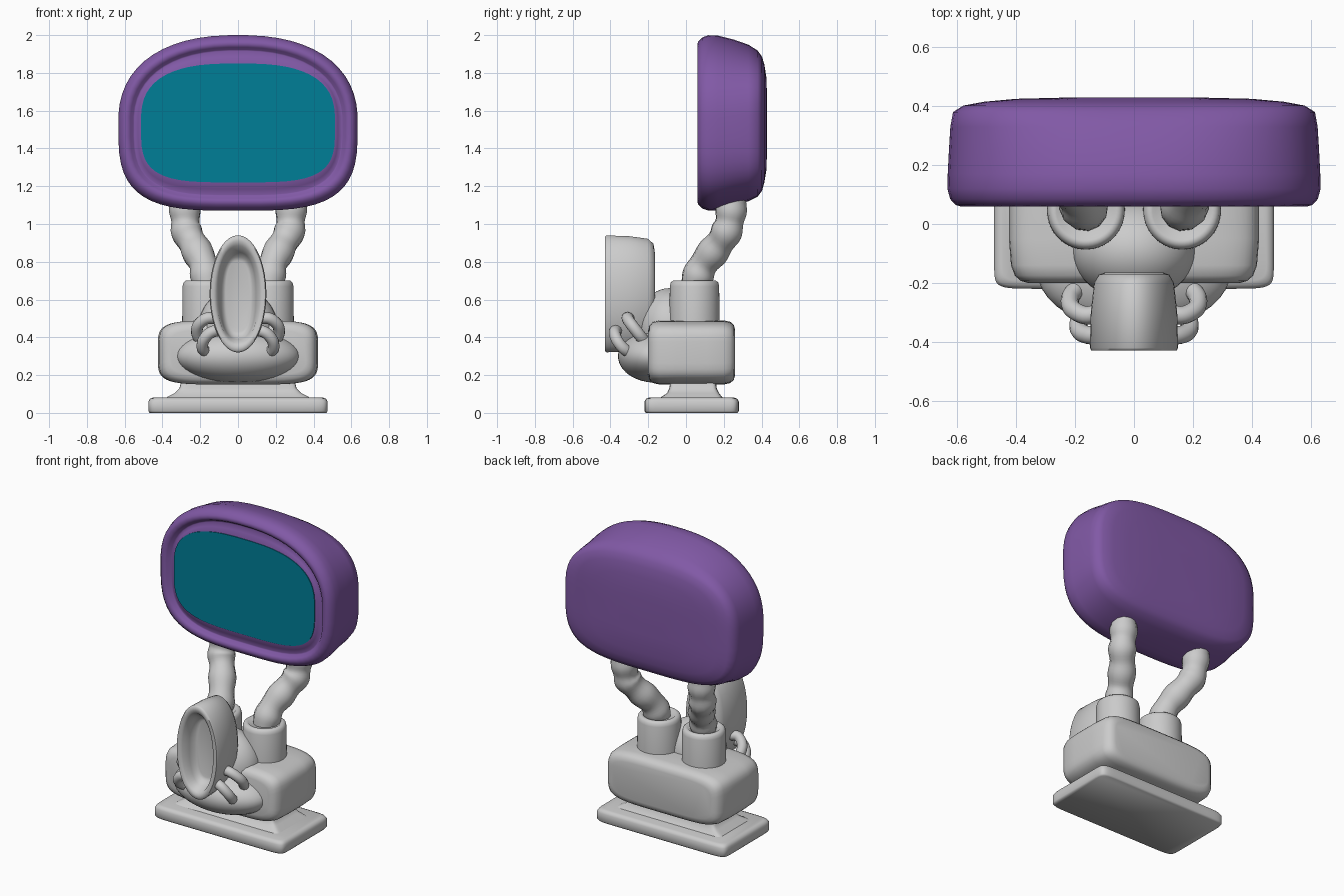
import bpy, bmesh, math
from mathutils import Vector

if "Cube" in bpy.data.objects:
    bpy.data.objects.remove(bpy.data.objects["Cube"])


def finish(obj, angle=60):
    bpy.ops.object.select_all(action='DESELECT')
    obj.select_set(True)
    bpy.context.view_layer.objects.active = obj
    bpy.ops.object.shade_smooth_by_angle(angle=math.radians(angle))
    return obj


def paint(obj, name, color):
    mat = bpy.data.materials.new(name)
    mat.diffuse_color = color
    mat.use_nodes = True
    mat.node_tree.nodes["Principled BSDF"].inputs["Base Color"].default_value = mat.diffuse_color
    obj.data.materials.append(mat)


def loft(name, rings, axis='y', cx=0.0, seg=48, angle=60):
    """Ring = (position, half width, low, high, roundness low, roundness high)."""
    bm = bmesh.new()
    loops = []
    for t, a, lo, hi, n_lo, n_hi in rings:
        loop = []
        for i in range(seg):
            ang = 2 * math.pi * (i + 0.5) / seg
            c, s = math.cos(ang), math.sin(ang)
            n = n_hi if s > 0 else n_lo
            u = cx + a * math.copysign(abs(c) ** (2 / n), c)
            v = (lo + hi) / 2 + (hi - lo) / 2 * math.copysign(abs(s) ** (2 / n), s)
            loop.append(bm.verts.new((u, t, v) if axis == 'y' else (u, v, t)))
        loops.append(loop)
    for p, q in zip(loops, loops[1:]):
        for i in range(seg):
            j = (i + 1) % seg
            bm.faces.new((p[i], p[j], q[j], q[i]))
    bm.faces.new(loops[0])
    if len(loops) > 1:
        bm.faces.new(loops[-1])
    bmesh.ops.recalc_face_normals(bm, faces=bm.faces)
    mesh = bpy.data.meshes.new(name)
    bm.to_mesh(mesh)
    bm.free()
    obj = bpy.data.objects.new(name, mesh)
    bpy.context.collection.objects.link(obj)
    return finish(obj, angle)


def tube(name, points, radius, side, wave=0.0):
    """Round tube through the points, optionally rippled along its length."""
    pts = [Vector((side * x, y, z)) for x, y, z in points]
    ext = [2 * pts[0] - pts[1]] + pts + [2 * pts[-1] - pts[-2]]
    path = []
    for a, b, c, d in zip(ext, ext[1:], ext[2:], ext[3:]):
        for k in range(6):
            t = k / 6
            path.append(0.5 * (2 * b + (c - a) * t + (2 * a - 5 * b + 4 * c - d) * t ** 2
                               + (3 * b - a - 3 * c + d) * t ** 3))
    path.append(pts[-1])
    curve = bpy.data.curves.new(name, 'CURVE')
    curve.dimensions = '3D'
    curve.bevel_depth = radius
    curve.bevel_resolution = 4
    curve.use_fill_caps = True
    spline = curve.splines.new('POLY')
    spline.points.add(len(path) - 1)
    for i, (sp, p) in enumerate(zip(spline.points, path)):
        sp.co = (*p, 1)
        sp.radius = 1 + wave * math.cos(i * math.pi / 4)
    obj = bpy.data.objects.new(name, curve)
    bpy.context.collection.objects.link(obj)
    bpy.ops.object.select_all(action='DESELECT')
    obj.select_set(True)
    bpy.context.view_layer.objects.active = obj
    bpy.ops.object.convert(target='MESH')
    return finish(bpy.context.object, 60)


def ball(name, loc, scale):
    bpy.ops.mesh.primitive_uv_sphere_add(segments=40, ring_count=24, location=loc)
    obj = bpy.context.object
    obj.name = name
    obj.scale = scale
    return finish(obj)


# Base plate and flared pedestal
loft("base_plate", [(0, .468, -.213, .273, 16, 16), (.01, .475, -.22, .28, 16, 16),
                    (.06, .475, -.22, .28, 16, 16), (.075, .466, -.211, .271, 16, 16),
                    (.081, .45, -.195, .255, 16, 16)], 'z')
loft("pedestal", [(.07, .39, -.145, .205, 16, 16), (.085, .375, -.13, .19, 16, 16),
                  (.105, .335, -.1, .175, 16, 16), (.13, .31, -.088, .163, 16, 16),
                  (.17, .30, -.083, .158, 16, 16)], 'z')

# Body block with rounded ends
loft("body", [(-.2, .36, .2, .44, 5, 5), (-.193, .385, .175, .465, 5, 5),
              (-.175, .405, .158, .482, 5, 5), (-.14, .418, .15, .49, 5, 5),
              (-.05, .425, .15, .49, 5, 5), (.11, .425, .15, .49, 5, 5),
              (.2, .418, .15, .49, 5, 5), (.235, .405, .158, .482, 5, 5),
              (.253, .385, .175, .465, 5, 5), (.26, .36, .2, .44, 5, 5)])

# Front bowl and dome
ball("front_bowl", (0, -.16, .30), (.328, .2, .14))
ball("dome", (0, -.09, .45), (.21, .17, .21))

# Hollow oval horn
loft("horn", [(-.165, .10, .43, .85, 2, 2), (-.172, .12, .385, .895, 2, 2),
              (-.2, .136, .35, .922, 2, 2), (-.3, .147, .325, .936, 2, 2),
              (-.42, .15, .32, .94, 2, 2), (-.43, .145, .327, .933, 2, 2),
              (-.43, .128, .35, .91, 2, 2), (-.42, .112, .37, .885, 2.1, 2.1),
              (-.37, .095, .39, .85, 2.4, 2.4), (-.335, .08, .41, .825, 2.6, 2.6),
              (-.328, .065, .43, .805, 2.6, 2.6)])

for side, label in ((-1, "left"), (1, "right")):
    # Arm socket with rounded lip
    loft(label + "_socket",
         [(z, r, .045 - r, .045 + r, 2, 2) for z, r in
          ((.45, .133), (.67, .131), (.69, .126), (.70, .114), (.70, .1), (.692, .09))],
         'z', cx=side * .163)
    # Rippled arm
    tube(label + "_arm", [(.16, .045, .6), (.167, .055, .7), (.185, .095, .79), (.23, .165, .88),
                          (.272, .215, .96), (.28, .235, 1.04), (.285, .245, 1.14)],
         .08, side, .06)
    # Small bent pipes beside the horn
    tube(label + "_upper_pipe", [(.11, -.30, .5), (.165, -.31, .5), (.21, -.287, .465),
                                 (.217, -.252, .42), (.2, -.225, .385)], .031, side)
    tube(label + "_lower_pipe", [(.09, -.365, .44), (.145, -.378, .425), (.182, -.365, .385),
                                 (.188, -.335, .345), (.17, -.3, .32)], .031, side)

# Head shell with rolled rim, groove and raised bezel
L, H = 3.4, 2.35
shell = loft("head_shell", [
    (.43, .2, 1.4, 1.66, 4, 3.2), (.425, .4, 1.28, 1.78, 4, 3.2),
    (.415, .51, 1.22, 1.845, 4, 3.2), (.402, .58, 1.175, 1.887, 4, 3),
    (.38, .615, 1.145, 1.918, 3.8, 2.8), (.33, .624, 1.12, 1.95, 3.6, 2.5),
    (.25, .629, 1.096, 1.978, L, H), (.17, .633, 1.073, 1.998, L, H),
    (.12, .634, 1.07, 2.0, L, H), (.085, .625, 1.082, 1.988, L, H),
    (.065, .607, 1.102, 1.968, L, H), (.06, .59, 1.12, 1.953, L, H),
    (.068, .57, 1.135, 1.936, L, H), (.09, .555, 1.147, 1.923, L, H),
    (.092, .548, 1.154, 1.916, L, H), (.08, .53, 1.185, 1.885, 3.6, 2.5),
    (.068, .513, 1.222, 1.848, 3.8, 2.75)], seg=56)
paint(shell, "purple", (.22, .10, .38, 1))

# Screen
screen = loft("screen", [(.08, .514, 1.22, 1.85, 3.8, 2.75),
                         (.064, .514, 1.22, 1.85, 3.8, 2.75)], seg=56)
paint(screen, "teal", (.0, .21, .31, 1))
